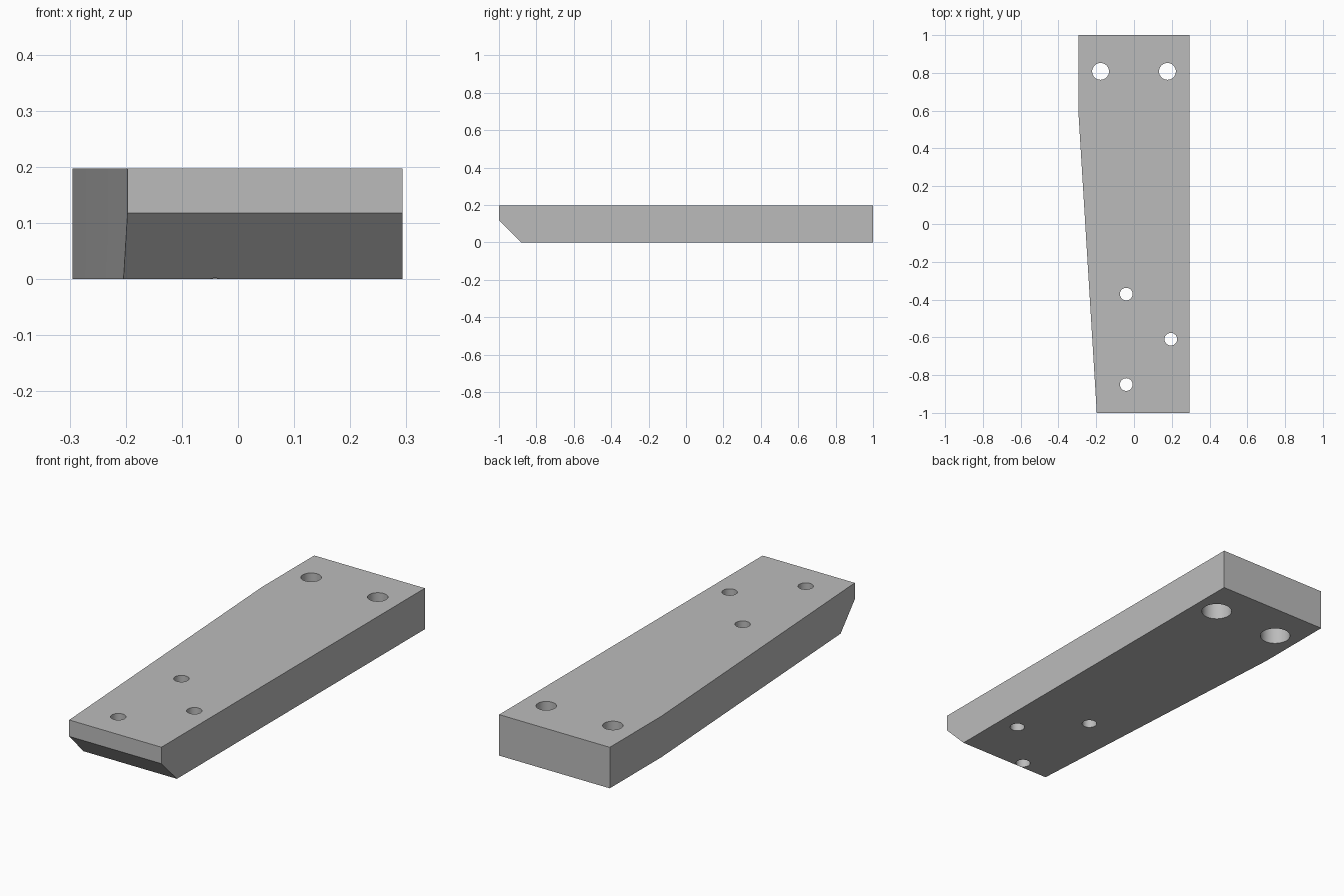
import bpy, bmesh
from mathutils import Vector

cube = bpy.data.objects.get("Cube")
if cube:
    bpy.data.objects.remove(cube, do_unlink=True)

HEIGHT = 0.197
STEP = 0.1          # depth of the wide bores in the underside
MARGIN = 0.05

# Plain grey material
grey = bpy.data.materials.new("plain grey")
grey.use_nodes = True
colour = (0.5, 0.5, 0.5, 1)
grey.diffuse_color = colour
grey.node_tree.nodes["Principled BSDF"].inputs["Base Color"].default_value = colour


def finish(bm, name):
    bmesh.ops.recalc_face_normals(bm, faces=bm.faces[:])
    mesh = bpy.data.meshes.new(name)
    bm.to_mesh(mesh)
    bm.free()
    obj = bpy.data.objects.new(name, mesh)
    bpy.context.collection.objects.link(obj)
    mesh.materials.append(grey)
    return obj


def drill(target, x, y, radius, bottom, top):
    """Cut a round hole between two heights."""
    bpy.ops.mesh.primitive_cylinder_add(
        vertices=64, radius=radius, depth=top - bottom,
        location=(x, y, (top + bottom) / 2))
    cutter = bpy.context.object
    cutter.name = "hole_cutter"
    cutter.hide_render = True
    cutter.data.materials.append(grey)
    bpy.ops.object.select_all(action="DESELECT")
    bpy.context.view_layer.objects.active = target
    target.select_set(True)
    mod = target.modifiers.new("hole", "BOOLEAN")
    mod.operation = "DIFFERENCE"
    mod.solver = "EXACT"
    mod.object = cutter
    bpy.ops.object.modifier_apply(modifier=mod.name)
    bpy.data.objects.remove(cutter, do_unlink=True)


# Plate: tapered outline pulled up to full thickness
outline = [(-0.197, -1), (0.293, -1), (0.293, 1), (-0.295, 1), (-0.295, 0.605)]
bm = bmesh.new()
base = bm.faces.new([bm.verts.new((x, y, 0)) for x, y in outline])
lifted = bmesh.ops.extrude_face_region(bm, geom=[base])["geom"]
bmesh.ops.translate(bm, vec=(0, 0, HEIGHT),
                    verts=[v for v in lifted if isinstance(v, bmesh.types.BMVert)])

# Sloped underside of the front end
cut = bmesh.ops.bisect_plane(
    bm, geom=bm.verts[:] + bm.edges[:] + bm.faces[:],
    plane_co=Vector((0, -1, 0.118)), plane_no=Vector((0, -0.118, -0.118)),
    clear_outer=True)
rim = [e for e in cut["geom_cut"] if isinstance(e, bmesh.types.BMEdge)]
bmesh.ops.contextual_create(bm, geom=rim)
plate = finish(bm, "mounting_plate")

# Small through holes
for x, y in [(-0.041, -0.371), (0.195, -0.61), (-0.041, -0.85)]:
    drill(plate, x, y, 0.0335, -MARGIN, HEIGHT + MARGIN)

# Stepped holes, wide from below and narrow above
for x in (-0.177, 0.177):
    drill(plate, x, 0.808, 0.069, -MARGIN, STEP)
    drill(plate, x, 0.808, 0.0445, STEP - MARGIN, HEIGHT + MARGIN)

bpy.ops.object.shade_smooth_by_angle(angle=0.52)
